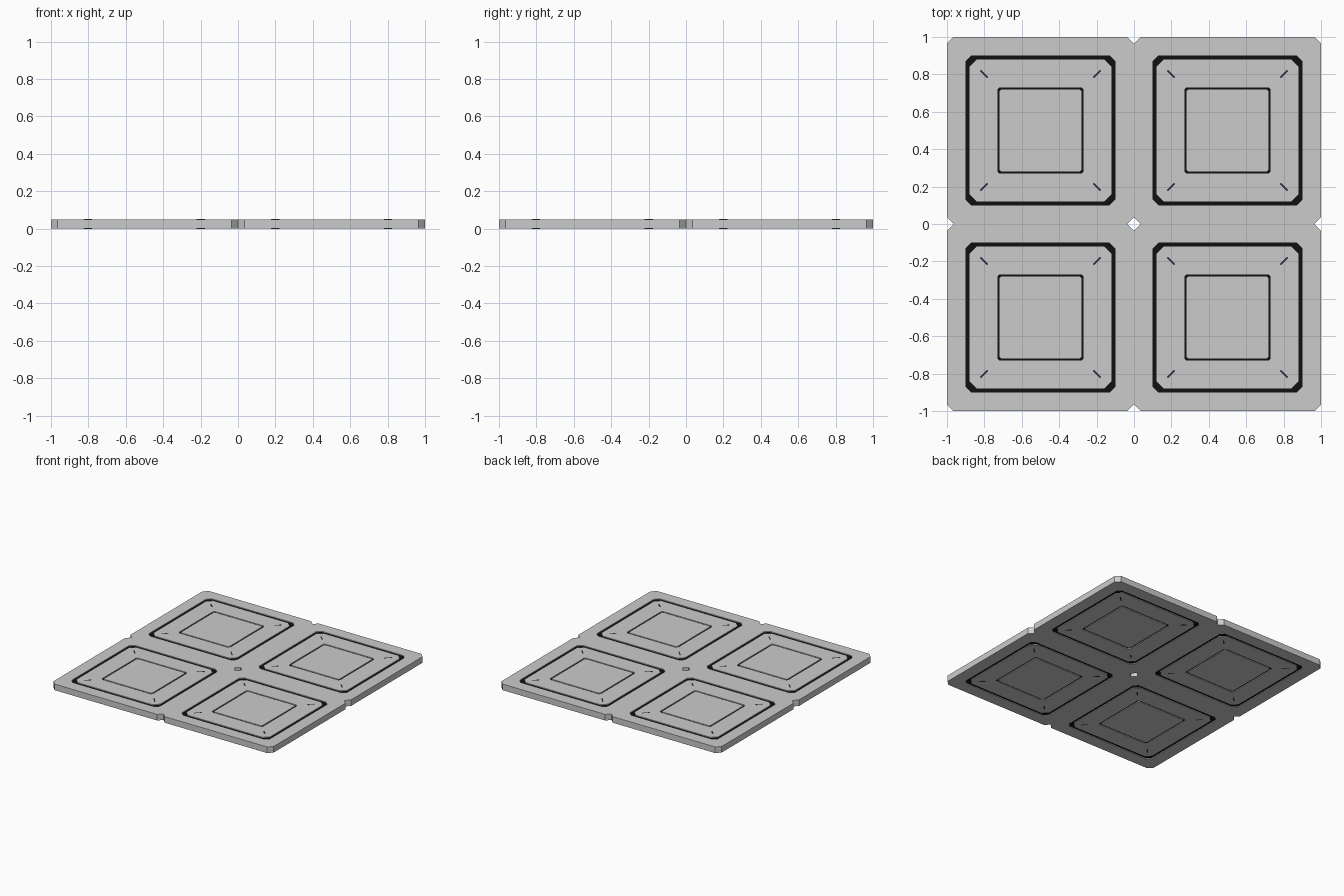
import bpy, bmesh, math
from mathutils import Matrix, Vector

if "Cube" in bpy.data.objects:
    bpy.data.objects.remove(bpy.data.objects["Cube"])

T = 0.05        # slab thickness
GROOVE = 0.006  # groove depth on both faces
CENTRES = [(x, y) for x in (-0.5, 0.5) for y in (-0.5, 0.5)]


def material(name, colour):
    m = bpy.data.materials.new(name)
    m.diffuse_color = (*colour, 1)
    m.use_nodes = True
    m.node_tree.nodes["Principled BSDF"].inputs["Base Color"].default_value = m.diffuse_color
    return m


def octagon(h, c):
    """Square outline of half-width h with corners cut by c."""
    k = h - c
    return [(h, -k), (h, k), (k, h), (-k, h), (-h, k), (-h, -k), (-k, -h), (k, -h)]


def add_ring(bm, centre, outer, inner, z0, z1):
    """Extruded chamfered square; hollow when inner is given."""
    def loop(shape, z):
        return [bm.verts.new((centre[0] + x, centre[1] + y, z)) for x, y in octagon(*shape)]
    ob, ot = loop(outer, z0), loop(outer, z1)
    if inner:
        ib, it = loop(inner, z0), loop(inner, z1)
    else:
        bm.faces.new(ot)
        bm.faces.new(ob[::-1])
    for i in range(8):
        j = (i + 1) % 8
        bm.faces.new((ob[i], ob[j], ot[j], ot[i]))
        if inner:
            bm.faces.new((ib[j], ib[i], it[i], it[j]))
            bm.faces.new((ot[i], ot[j], it[j], it[i]))
            bm.faces.new((ob[j], ob[i], ib[i], ib[j]))


def finish(bm, name, mat=None):
    me = bpy.data.meshes.new(name)
    bm.to_mesh(me)
    bm.free()
    ob = bpy.data.objects.new(name, me)
    bpy.context.collection.objects.link(ob)
    if mat:
        me.materials.append(mat)
    return ob


def ring_part(name, outer, inner, z0, z1, mat=None):
    bm = bmesh.new()
    for c in CENTRES:
        add_ring(bm, c, outer, inner, z0, z1)
    return finish(bm, name, mat)


black = material("groove_black", (0.005, 0.005, 0.005))
slate = material("mark_slate", (0.02, 0.025, 0.045))

# Outer borders of the four tiles, joined without walls between them
bm = bmesh.new()
for c in CENTRES:
    add_ring(bm, c, (0.5, 0.035), (0.4, 0.03), 0, T)
seam = [f for f in bm.faces
        if all(abs(v.co.x) < 1e-5 for v in f.verts) or all(abs(v.co.y) < 1e-5 for v in f.verts)]
bmesh.ops.delete(bm, geom=seam, context='FACES')
bmesh.ops.remove_doubles(bm, verts=bm.verts, dist=1e-4)
finish(bm, "tile_border")

# Middle frames and centre panels
ring_part("middle_frame", (0.38, 0.04), (0.231, 0.012), 0, T)
ring_part("centre_panel", (0.22, 0.01), None, 0, T)

# Recessed black strips filling the grooves
ring_part("outer_groove", (0.4, 0.03), (0.38, 0.04), GROOVE, T - GROOVE, black)
ring_part("inner_groove", (0.231, 0.012), (0.22, 0.01), GROOVE, T - GROOVE, black)

# Short diagonal marks near the frame corners, showing on both faces
bm = bmesh.new()
for cx, cy in CENTRES:
    for sx in (-1, 1):
        for sy in (-1, 1):
            m = (Matrix.Translation((cx + sx * 0.302, cy + sy * 0.302, T / 2))
                 @ Matrix.Rotation(math.radians(45 * sx * sy), 4, 'Z')
                 @ Matrix.Diagonal((0.054, 0.01, T + 0.001, 1)))
            bmesh.ops.create_cube(bm, size=1, matrix=m)
finish(bm, "corner_mark", slate)
